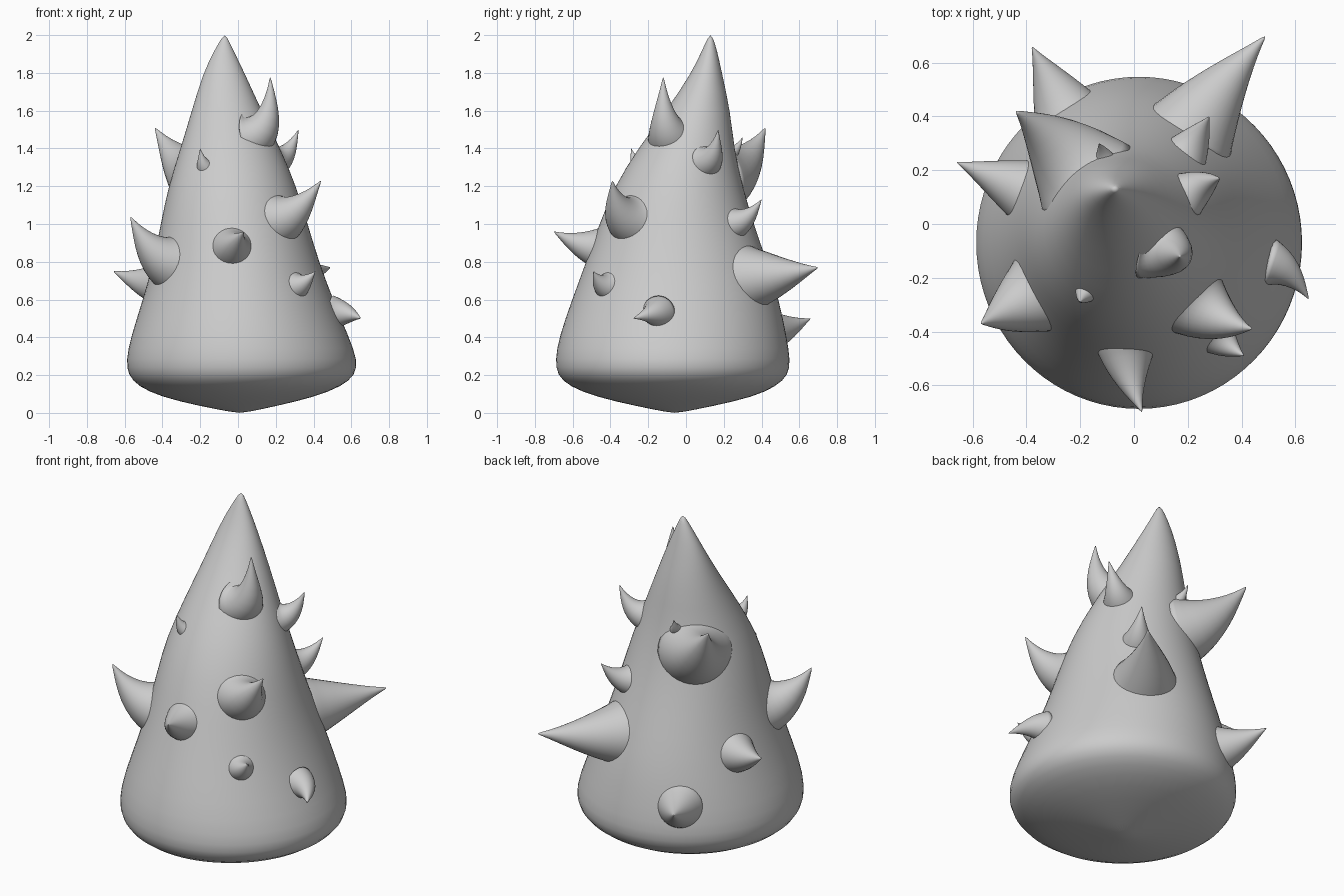
import bpy
import bmesh
import math
from mathutils import Vector

cube = bpy.data.objects.get("Cube")
if cube:
    bpy.data.objects.remove(cube, do_unlink=True)

grey = bpy.data.materials.new("stone_grey")
grey.use_nodes = True
grey.diffuse_color = (0.6, 0.6, 0.6, 1)
grey.node_tree.nodes["Principled BSDF"].inputs["Base Color"].default_value = (0.6, 0.6, 0.6, 1)


def loft(name, rings, sides):
    """Skin a list of (centre, u radius vector, v radius vector) rings."""
    bm = bmesh.new()
    loops = []
    for centre, u, v in rings:
        angles = [math.tau * i / sides for i in range(sides)]
        loops.append([bm.verts.new(centre + u * math.cos(a) + v * math.sin(a)) for a in angles])
    for low, high in zip(loops, loops[1:]):
        for i in range(sides):
            j = (i + 1) % sides
            bm.faces.new((low[i], low[j], high[j], high[i]))
    bm.faces.new(loops[0][::-1])
    bm.faces.new(loops[-1])
    bmesh.ops.recalc_face_normals(bm, faces=bm.faces)
    for face in bm.faces:
        face.smooth = True
    mesh = bpy.data.meshes.new(name)
    bm.to_mesh(mesh)
    bm.free()
    mesh.materials.append(grey)
    obj = bpy.data.objects.new(name, mesh)
    bpy.context.collection.objects.link(obj)
    sub = obj.modifiers.new("soften", "SUBSURF")
    sub.levels = sub.render_levels = 1
    return obj


# Leaning cone body: height, centre x, centre y, radius x, radius y
body_rings = [
    (0.0, 0.01, -0.06, 0.02, 0.02),
    (0.035, 0.0, -0.06, 0.2, 0.2),
    (0.085, 0.0, -0.06, 0.41, 0.42),
    (0.14, 0.01, -0.07, 0.54, 0.55),
    (0.2, 0.02, -0.07, 0.605, 0.615),
    (0.28, 0.02, -0.07, 0.615, 0.625),
    (0.4, 0.01, -0.07, 0.58, 0.605),
    (0.6, 0.0, -0.055, 0.505, 0.55),
    (0.8, -0.01, -0.05, 0.44, 0.48),
    (1.0, -0.02, -0.05, 0.39, 0.41),
    (1.2, -0.03, -0.04, 0.34, 0.34),
    (1.4, -0.04, 0.0, 0.265, 0.255),
    (1.6, -0.06, 0.065, 0.185, 0.17),
    (1.8, -0.075, 0.11, 0.11, 0.08),
    (1.92, -0.075, 0.125, 0.05, 0.04),
    (2.0, -0.07, 0.13, 0.008, 0.008),
]
loft("cone_body", [(Vector((x, y, z)), Vector((rx, 0, 0)), Vector((0, ry, 0)))
                   for z, x, y, rx, ry in body_rings], 40)

# Spike taper along its length, with a flared root
taper = [(0, 1.25), (0.12, 1.04), (0.3, 0.86), (0.5, 0.62),
         (0.7, 0.37), (0.88, 0.14), (1, 0.015)]


def spike(name, root, tip, radius):
    """Horn that leaves the body squarely and bends towards its tip."""
    root, tip = Vector(root), Vector(tip)
    out = Vector((root.x + 0.02, root.y + 0.04, 0.12 * radius)).normalized()
    start = root - out * radius * 0.45
    bend = start + out * (tip - start).length * 0.45
    rings = []
    for t, scale in taper:
        centre = start * (1 - t) ** 2 + bend * 2 * t * (1 - t) + tip * t * t
        axis = ((bend - start) * (1 - t) + (tip - bend) * t).normalized()
        u = Vector((0, 0, 1)).cross(out).normalized()
        u = (u - axis * u.dot(axis)).normalized()
        v = axis.cross(u)
        rings.append((centre, u * radius * scale, v * radius * scale))
    loft(name, rings, 16)


# Spikes: root on the body, tip, root radius
spikes = {
    "large_back_left_spike": ((0.22, 0.36, 0.71), (0.49, 0.7, 0.77), 0.17),
    "low_back_right_spike": ((-0.27, 0.45, 0.43), (-0.38, 0.66, 0.5), 0.12),
    "high_back_right_spike": ((-0.21, 0.21, 1.24), (-0.44, 0.42, 1.51), 0.19),
    "right_side_spike": ((-0.44, 0.14, 0.68), (-0.66, 0.23, 0.75), 0.11),
    "front_right_spike": ((-0.37, -0.27, 0.79), (-0.57, -0.37, 1.04), 0.16),
    "front_spike": ((-0.03, -0.48, 0.87), (0.03, -0.7, 0.96), 0.11),
    "front_left_spike": ((0.24, -0.31, 1.02), (0.44, -0.39, 1.23), 0.14),
    "small_front_left_spike": ((0.32, -0.43, 0.67), (0.41, -0.49, 0.75), 0.075),
    "low_left_spike": ((0.53, -0.15, 0.53), (0.65, -0.28, 0.5), 0.085),
    "crown_front_spike": ((0.1, -0.09, 1.46), (0.17, -0.12, 1.78), 0.125),
    "crown_left_spike": ((0.21, 0.12, 1.33), (0.32, 0.17, 1.5), 0.085),
    "back_left_spike": ((0.2, 0.27, 1.0), (0.28, 0.4, 1.13), 0.085),
    "small_front_right_spike": ((-0.17, -0.24, 1.29), (-0.2, -0.29, 1.4), 0.06),
    "small_back_spike": ((-0.1, 0.22, 1.36), (-0.13, 0.3, 1.46), 0.05),
}
for name, (root, tip, radius) in spikes.items():
    spike(name, root, tip, radius)
